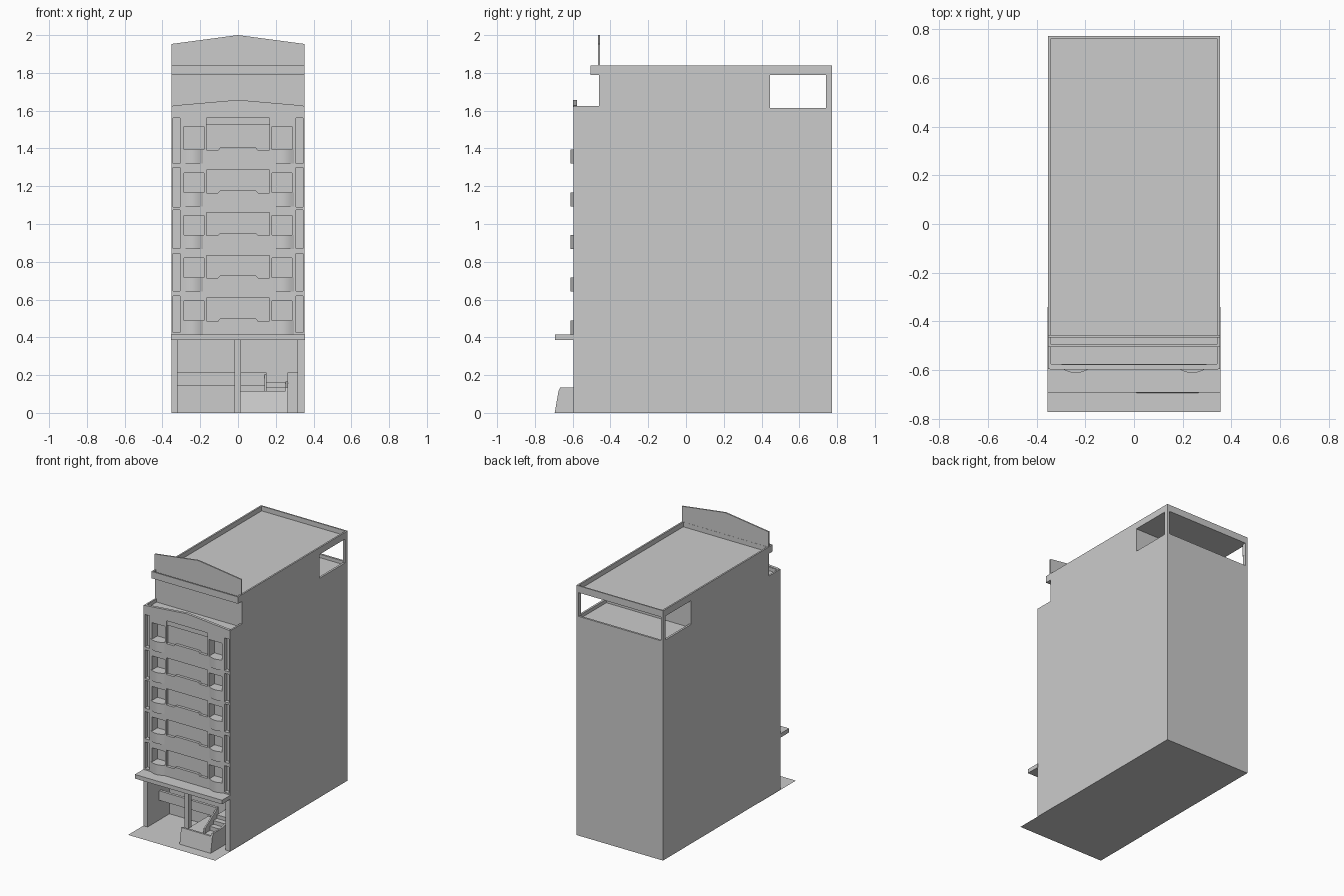
import bpy, bmesh, math
from mathutils import Vector

if "Cube" in bpy.data.objects:
    bpy.data.objects.remove(bpy.data.objects["Cube"])

FRONT, HALF = -0.595, 0.353


def add_prism(bm, pts, axis, a, b):
    """Extrude a 2D profile along an axis; profile uses the other two axes in order."""
    def co(p, d):
        c = list(p)
        c.insert("xyz".index(axis), d)
        return Vector(c)
    low = [bm.verts.new(co(p, a)) for p in pts]
    high = [bm.verts.new(co(p, b)) for p in pts]
    n = len(pts)
    faces = [bm.faces.new(low), bm.faces.new(high[::-1])]
    for i in range(n):
        j = (i + 1) % n
        faces.append(bm.faces.new((low[j], low[i], high[i], high[j])))
    bmesh.ops.recalc_face_normals(bm, faces=faces)


def add_box(bm, x0, x1, y0, y1, z0, z1):
    add_prism(bm, [(x0, y0), (x1, y0), (x1, y1), (x0, y1)], "z", z0, z1)


def finish(name, bm):
    me = bpy.data.meshes.new(name)
    bm.to_mesh(me)
    bm.free()
    ob = bpy.data.objects.new(name, me)
    bpy.context.collection.objects.link(ob)
    return ob


def prism(name, pts, axis, a, b):
    bm = bmesh.new()
    add_prism(bm, pts, axis, a, b)
    return finish(name, bm)


def box(name, *dims):
    bm = bmesh.new()
    add_box(bm, *dims)
    return finish(name, bm)


def cut(target, cutter):
    mod = target.modifiers.new("cut", "BOOLEAN")
    mod.operation = "DIFFERENCE"
    mod.solver = "EXACT"
    mod.object = cutter
    bpy.context.view_layer.objects.active = target
    bpy.ops.object.modifier_apply(modifier=mod.name)
    bpy.data.objects.remove(cutter)


# Main volume: side profile with set-back top storey and roof band
body = prism("building_body", [
    (FRONT, 0), (0.772, 0), (0.772, 1.84), (-0.505, 1.84), (-0.505, 1.79),
    (-0.46, 1.79), (-0.46, 1.625), (FRONT, 1.625)], "x", -HALF, HALF)

# Lobby, roof tray, front trough and front terrace
cut(body, box("lobby_cut", -0.32, 0.315, -0.8, -0.34, -0.1, 0.385))
cut(body, box("roof_cut", -0.341, 0.341, -0.455, 0.762, 1.805, 2))
cut(body, box("trough_cut", -0.341, 0.341, -0.495, -0.465, 1.805, 2))
cut(body, box("terrace_cut", -0.341, 0.341, -0.575, -0.46, 1.6, 1.7))

# Rear loggia: open on both sides and at the back
cut(body, box("loggia_side_cut", -1, 1, 0.445, 0.742, 1.615, 1.79))
cut(body, box("loggia_back_cut", -0.335, 0.335, 0.7, 1, 1.615, 1.79))
cut(body, box("loggia_floor_cut", -0.338, 0.338, 0.445, 0.757, 1.59, 1.7))

# Facade openings per floor: sill, window top, centre top, strip bottom, strip top
floors = [
    (0.487, 0.593, 0.608, 0.425, 0.62),
    (0.715, 0.820, 0.833, 0.645, 0.845),
    (0.940, 1.045, 1.060, 0.870, 1.075),
    (1.165, 1.270, 1.287, 1.090, 1.300),
    (1.392, 1.515, 1.560, 1.320, 1.560)]
windows = bmesh.new()
for sill, top, ctop, s0, s1 in floors:
    for s in (-1, 1):
        xs = sorted((s * 0.18, s * 0.286))
        add_box(windows, *xs, -0.7, -0.53, sill, top)
        xs = sorted((s * 0.306, s * 0.343))
        add_box(windows, *xs, -0.7, -0.565, s0, s1)
    n = sill + 0.012
    add_prism(windows, [
        (-0.167, sill), (-0.105, sill), (-0.095, n), (0.095, n), (0.105, sill),
        (0.167, sill), (0.167, ctop), (-0.167, ctop)], "y", -0.7, FRONT + 0.02)
cut(body, finish("window_cut", windows))
box("top_window_lintel", -0.167, 0.167, FRONT + 0.008, FRONT + 0.025, 1.525, 1.56)

# Curved balconies
bm = bmesh.new()
for sill, top, ctop, s0, s1 in floors:
    for s in (-1, 1):
        arc = [(s * 0.24 + 0.062 * t / 6,
                FRONT + 0.003 - 0.02 * math.cos(t / 6 * math.pi / 2))
               for t in range(-6, 7)]
        arc += [(s * 0.24 + 0.062, FRONT + 0.01), (s * 0.24 - 0.062, FRONT + 0.01)]
        add_prism(bm, arc, "z", sill - 0.072, sill + 0.002)
balconies = finish("curved_balconies", bm)
bpy.context.view_layer.objects.active = balconies
balconies.select_set(True)
bpy.ops.object.shade_smooth_by_angle(angle=math.radians(30))

# Pediments on the facade and the roof
prism("facade_pediment", [(-0.345, 1.62), (0.345, 1.62), (0.345, 1.627),
                          (0, 1.657), (-0.345, 1.627)], "y", FRONT - 0.002, -0.577)
prism("roof_pediment", [(-HALF, 1.835), (HALF, 1.835), (HALF, 1.953), (0, 2.0),
                        (-HALF, 1.953)], "y", -0.466, -0.456)
box("pediment_base", -0.341, 0.341, -0.466, -0.456, 1.8, 1.84)

# Entrance canopy and pillar
box("canopy", -0.355, 0.355, -0.693, -0.59, 0.385, 0.415)
box("entrance_pillar", -0.018, 0.015, -0.595, -0.565, 0, 0.39)

# Forecourt sheet running into the lobby
bm = bmesh.new()
bm.faces.new([bm.verts.new(p) for p in (
    (-0.355, -0.772, 0), (0.355, -0.772, 0), (0.355, -0.34, 0), (-0.355, -0.34, 0))])
finish("forecourt", bm)

# Lobby counter
box("lobby_counter", -0.32, 0.15, -0.46, -0.44, 0.145, 0.215)
box("lobby_side_wall", 0.262, 0.315, -0.46, -0.44, 0, 0.215)

# Planter-like entrance ramp with a sloped front and side walls
box("ramp_floor", 0.01, 0.262, -0.66, -0.36, 0, 0.08)
prism("ramp_front", [(-0.695, 0), (-0.66, 0), (-0.66, 0.115), (-0.675, 0.115)],
      "x", 0.01, 0.262)
prism("ramp_right_wall", [(-0.695, 0), (-0.44, 0), (-0.44, 0.165), (-0.57, 0.135),
                          (-0.665, 0.135), (-0.675, 0.115)], "x", 0.252, 0.264)
prism("ramp_inner_wall", [(-0.6, 0), (-0.44, 0), (-0.44, 0.215), (-0.6, 0.115)],
      "x", 0.14, 0.15)
for i in range(3):
    box("ramp_step", 0.15, 0.252, -0.54 + i * 0.04, -0.36, 0.08, 0.11 + i * 0.027)
